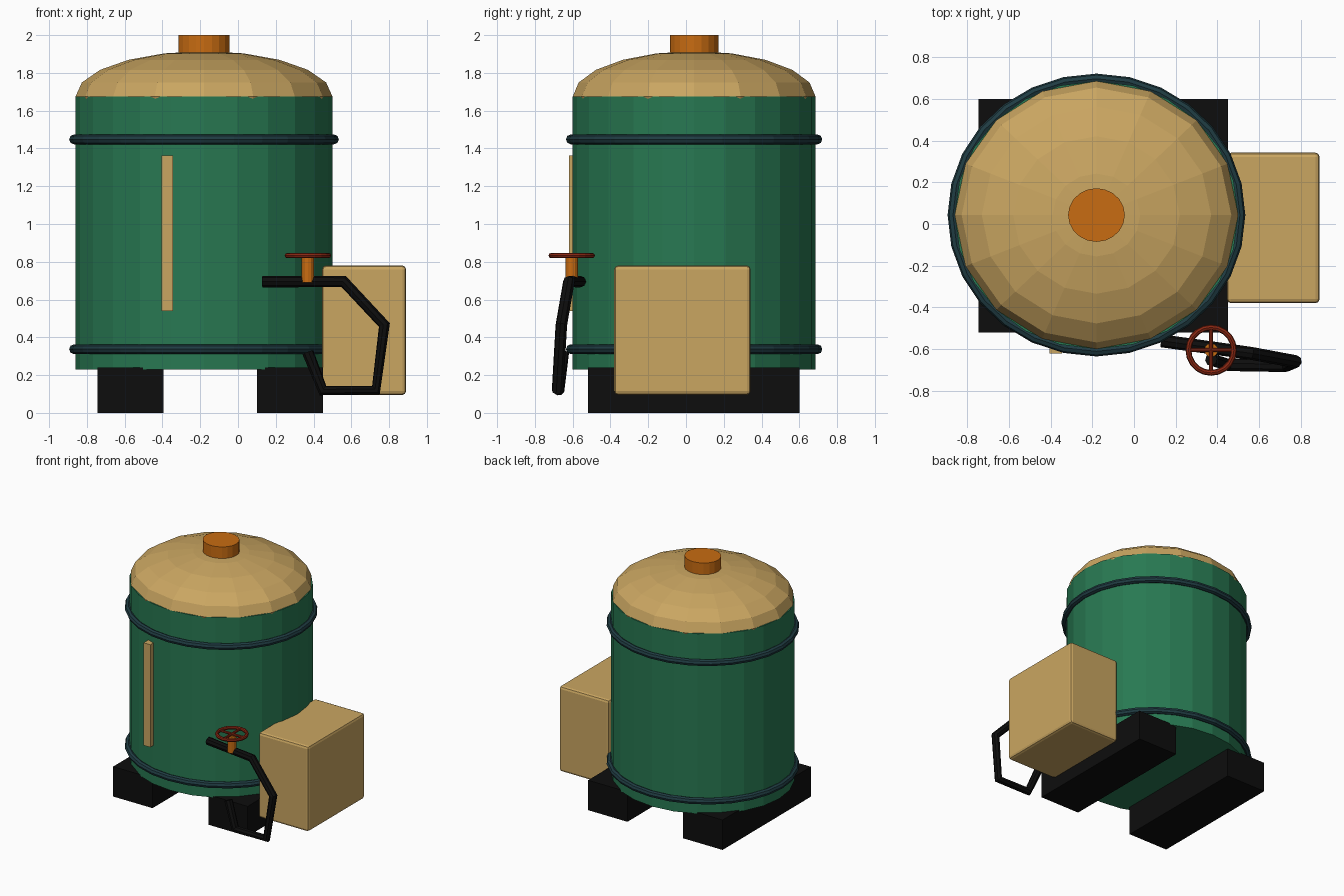
import bpy
import math
from mathutils import Vector

cube = bpy.data.objects.get("Cube")
if cube:
    bpy.data.objects.remove(cube, do_unlink=True)


def material(name, rgb):
    m = bpy.data.materials.new(name)
    m.use_nodes = True
    col = (*rgb, 1.0)
    m.diffuse_color = col
    m.node_tree.nodes["Principled BSDF"].inputs["Base Color"].default_value = col
    return m


green = material("tank_green", (0.021, 0.19, 0.084))
tan = material("warm_tan", (0.59, 0.38, 0.12))
orange = material("orange", (0.58, 0.15, 0.006))
red = material("dark_red", (0.25, 0.02, 0.006))
teal = material("dark_teal", (0.014, 0.045, 0.055))
black = material("black", (0.004, 0.004, 0.004))

CX, CY, SQUASH = -0.18, 0.043, 0.945


def finish(name, mat, scale=(1, 1, 1)):
    ob = bpy.context.object
    ob.name = name
    ob.scale = scale
    ob.data.materials.append(mat)
    bpy.ops.object.transform_apply(location=False, rotation=True, scale=True)
    return ob


def box(name, mat, low, high, bevel=0):
    low, high = Vector(low), Vector(high)
    bpy.ops.mesh.primitive_cube_add(size=1, location=(low + high) / 2)
    ob = finish(name, mat, high - low)
    if bevel:
        mod = ob.modifiers.new("bevel", "BEVEL")
        mod.width = bevel
        mod.segments = 2
    return ob


def cylinder(name, mat, x, y, z0, z1, r, sides, squash=1):
    bpy.ops.mesh.primitive_cylinder_add(
        vertices=sides, radius=r, depth=z1 - z0, location=(x, y, (z0 + z1) / 2))
    return finish(name, mat, (1, squash, 1))


def torus(name, mat, loc, major, minor, sides, tube_sides, squash=1):
    bpy.ops.mesh.primitive_torus_add(
        location=loc, major_radius=major, minor_radius=minor,
        major_segments=sides, minor_segments=tube_sides)
    return finish(name, mat, (1, squash, 1))


# Tank body, domed lid and filler cap
cylinder("tank_body", green, CX, CY, 0.23, 1.675, 0.68, 24, SQUASH)
bpy.ops.mesh.primitive_uv_sphere_add(
    segments=16, ring_count=10, radius=1, location=(CX, CY, 1.675))
finish("tank_dome", tan, (0.68, 0.68 * SQUASH, 0.24))
cylinder("filler_cap", orange, CX, CY, 1.84, 2.0, 0.136, 20, SQUASH)

# Hoops around the tank
for name, z in (("lower_hoop", 0.337), ("upper_hoop", 1.448)):
    torus(name, teal, (CX, CY, z), 0.688, 0.026, 28, 8, 0.95)

# Skids under the tank
for name, x in (("right_skid", -0.745), ("left_skid", 0.1)):
    box(name, black, (x, -0.52, 0), (x + 0.35, 0.6, 0.24))

# Side cabinet and level gauge
box("side_cabinet", tan, (0.445, -0.38, 0.095), (0.89, 0.342, 0.78), 0.02)
box("level_gauge", tan, (-0.405, -0.62, 0.54), (-0.345, -0.54, 1.363))

# Valve with hand wheel
VX, VY, VZ = 0.37, -0.605, 0.833
cylinder("valve_stem", orange, VX, VY, 0.69, 0.825, 0.033, 12)
torus("valve_wheel", red, (VX, VY, VZ), 0.109, 0.014, 20, 8)
for i in range(2):
    bpy.ops.mesh.primitive_cylinder_add(
        vertices=8, radius=0.01, depth=0.21, location=(VX, VY, VZ),
        rotation=(math.pi / 2, 0, i * math.pi / 2))
    finish("wheel_spoke", red)

# Bent outlet hose
path = [(0.13, -0.56, 0.695), (0.56, -0.62, 0.695), (0.775, -0.66, 0.465),
        (0.73, -0.68, 0.12), (0.45, -0.675, 0.118), (0.37, -0.65, 0.32)]
curve = bpy.data.curves.new("hose", "CURVE")
curve.dimensions = "3D"
curve.bevel_depth = 0.031
curve.bevel_resolution = 2
curve.use_fill_caps = True
spline = curve.splines.new("POLY")
spline.points.add(len(path) - 1)
for p, co in zip(spline.points, path):
    p.co = (*co, 1)
spline.use_smooth = False
curve.materials.append(black)
hose = bpy.data.objects.new("hose", curve)
bpy.context.collection.objects.link(hose)
